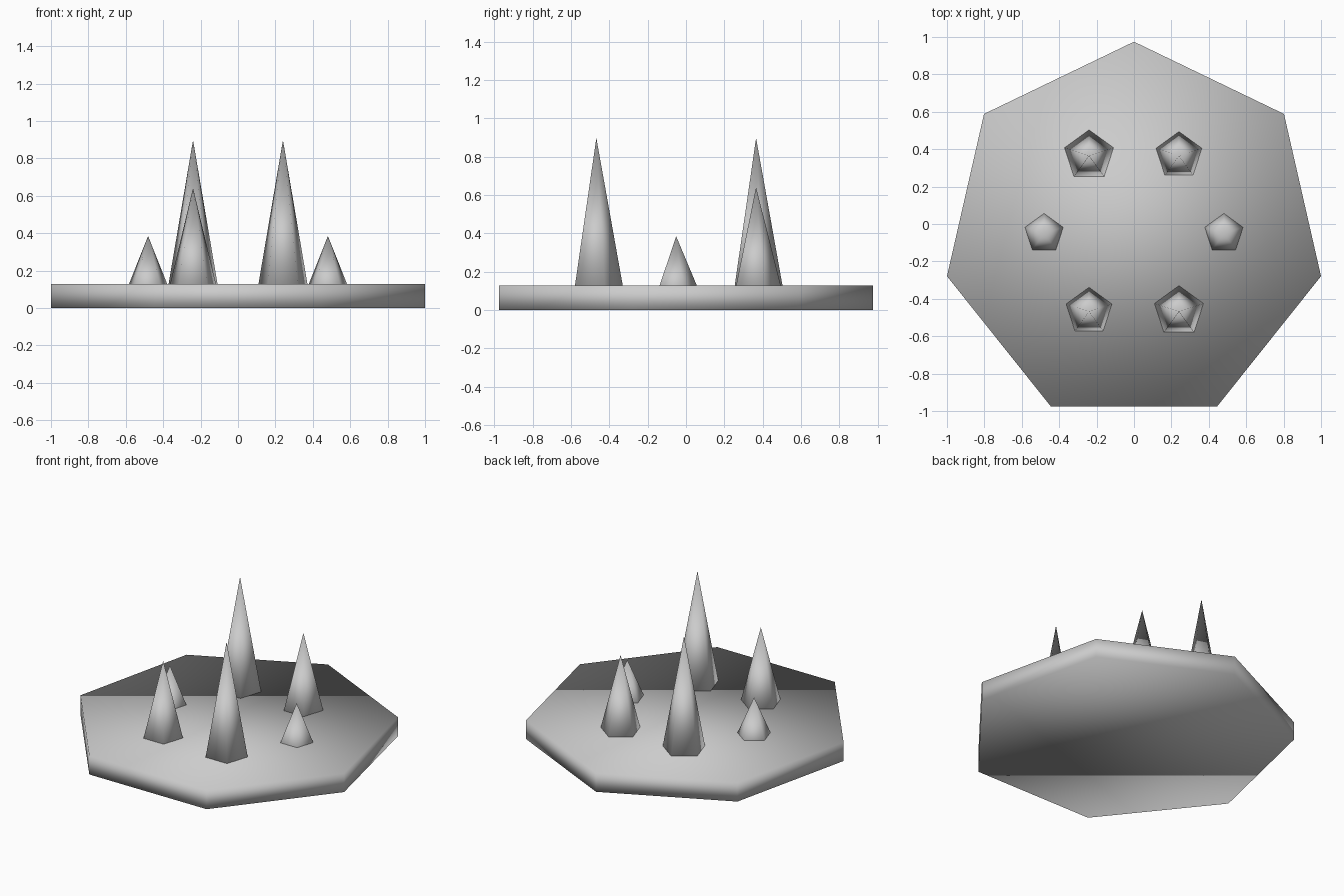
import bpy
import math

cube = bpy.data.objects.get("Cube")
if cube:
    bpy.data.objects.remove(cube, do_unlink=True)

UNIT = 0.1282       # plate thickness, the module for every size
CENTRE_Y = -0.051   # heptagon centre, offset so the outline is centred

grey = bpy.data.materials.new("light_grey")
grey.use_nodes = True
colour = (0.6, 0.6, 0.6, 1.0)
grey.diffuse_color = colour
grey.node_tree.nodes["Principled BSDF"].inputs["Base Color"].default_value = colour


def prism(name, sides, r_base, r_top, height, x, y, z):
    """Regular prism or pyramid with one corner pointing to the back."""
    bpy.ops.mesh.primitive_cone_add(
        vertices=sides, radius1=r_base, radius2=r_top, depth=height,
        location=(x, y, z + height / 2))
    obj = bpy.context.object
    obj.name = name
    obj.data.materials.append(grey)
    bpy.ops.object.shade_smooth()
    return obj


# Seven-sided plate
prism("base_plate", 7, 8 * UNIT, 8 * UNIT, UNIT, 0, CENTRE_Y, 0)

# Ring of six five-sided spikes, opposite spikes sharing a height
names = ["left_spike", "back_left_spike", "back_right_spike",
         "right_spike", "front_right_spike", "front_left_spike"]
heights = [3, 5, 7]
sink = 0.002        # keeps the spike bottoms just inside the plate
for i, name in enumerate(names):
    angle = i * math.pi / 3
    prism(name, 5, 1.25 * UNIT, 0, heights[i % 3] * UNIT - sink,
          3.75 * UNIT * math.cos(angle),
          CENTRE_Y + 3.75 * UNIT * math.sin(angle), sink)
